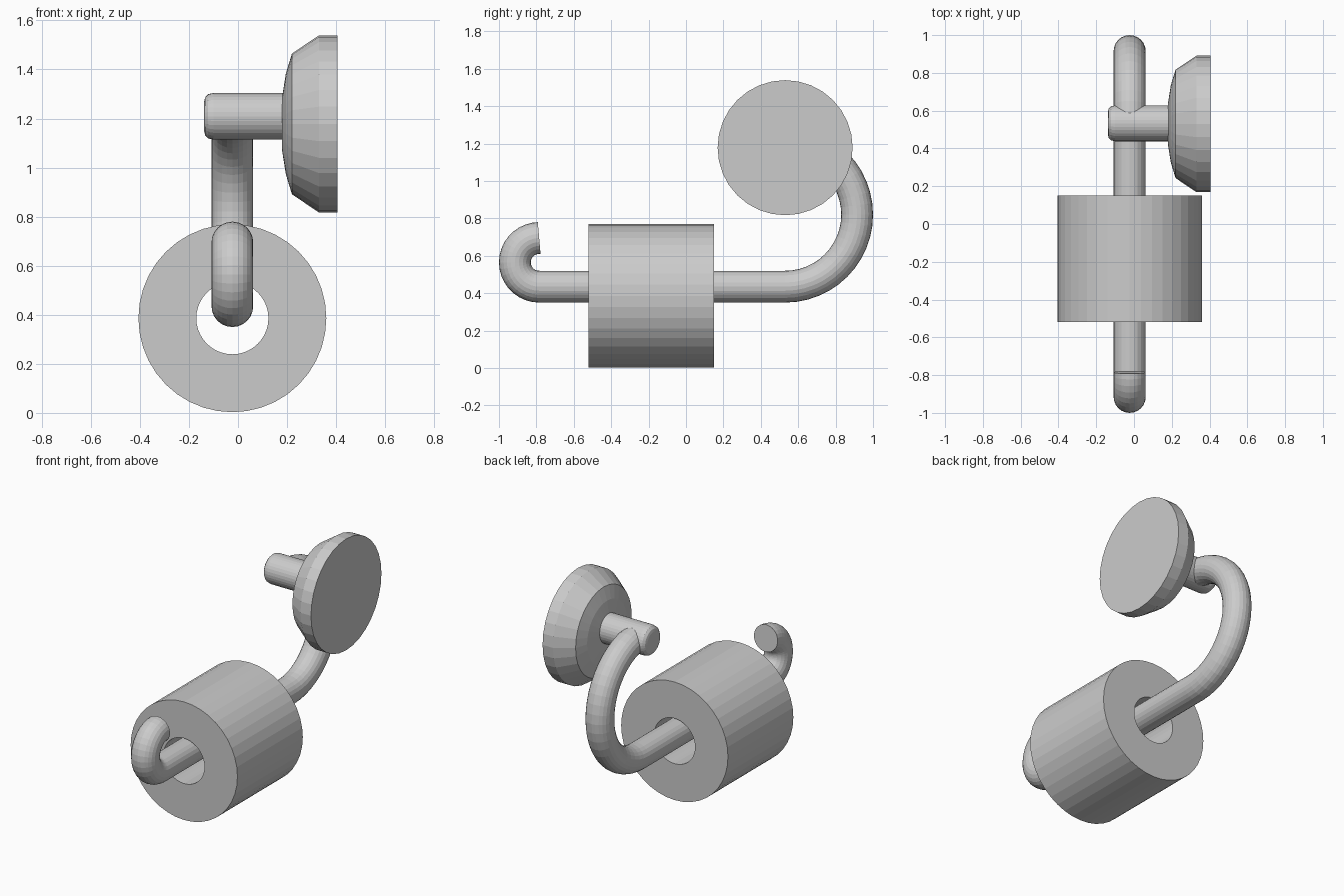
import bpy, bmesh
from math import pi, sin, cos
from mathutils import Vector

if "Cube" in bpy.data.objects:
    bpy.data.objects.remove(bpy.data.objects["Cube"])

ROD_X = -0.023


def lathe(name, profile, centre, axis, sides=32, closed=False):
    """Spin (distance along axis, radius) points around an axis through centre."""
    bm = bmesh.new()
    axis, centre = Vector(axis), Vector(centre)
    up = Vector((0, 0, 1))
    verts = [bm.verts.new(centre + axis * a + up * r) for a, r in profile]
    pairs = list(zip(verts, verts[1:]))
    if closed:
        pairs.append((verts[-1], verts[0]))
    edges = [bm.edges.new(p) for p in pairs]
    bmesh.ops.spin(bm, geom=verts + edges, cent=centre, axis=axis,
                   angle=2 * pi, steps=sides, use_duplicate=False)
    bmesh.ops.remove_doubles(bm, verts=bm.verts, dist=0.0005)
    bmesh.ops.recalc_face_normals(bm, faces=bm.faces)
    mesh = bpy.data.meshes.new(name)
    bm.to_mesh(mesh)
    bm.free()
    obj = bpy.data.objects.new(name, mesh)
    bpy.context.collection.objects.link(obj)
    return obj


def arc(y, z, radius, start, end, steps):
    """Points of an arc in the plane of the rod."""
    angles = [start + (end - start) * i / steps for i in range(steps + 1)]
    return [(ROD_X, y + radius * cos(t), z + radius * sin(t)) for t in angles]


# Bent rod: small front hook, straight run, large rear bend
path = (arc(-0.785, 0.565, 0.13, pi / 2, 3 * pi / 2, 18)
        + arc(0.53, 0.82, 0.385, -pi / 2, pi / 2, 24))
curve = bpy.data.curves.new("holder_rod", 'CURVE')
curve.dimensions = '3D'
curve.bevel_depth = 0.085
curve.bevel_resolution = 10
curve.use_fill_caps = True
spline = curve.splines.new('POLY')
spline.points.add(len(path) - 1)
for point, co in zip(spline.points, path):
    point.co = (*co, 1)
spline.use_smooth = False
rod = bpy.data.objects.new("holder_rod", curve)
bpy.context.collection.objects.link(rod)
bpy.context.view_layer.objects.active = rod
rod.select_set(True)
bpy.ops.object.convert(target='MESH')

# Paper roll with open core
lathe("paper_roll", [(-0.52, 0.147), (-0.52, 0.383), (0.15, 0.383), (0.15, 0.147)],
      (ROD_X, 0, 0.386), (0, 1, 0), sides=40, closed=True)

# Wall pin with rounded free end
lathe("wall_pin", [(-0.138, 0), (-0.138, 0.06), (-0.134, 0.077), (-0.122, 0.09),
                   (-0.1, 0.095), (0.22, 0.095), (0.22, 0)],
      (0, 0.533, 1.209), (1, 0, 0))

# Stepped wall plate
lathe("wall_plate", [(0.18, 0), (0.18, 0.11), (0.195, 0.205), (0.22, 0.287),
                     (0.33, 0.361), (0.405, 0.361), (0.405, 0)],
      (0, 0.53, 1.178), (1, 0, 0))
